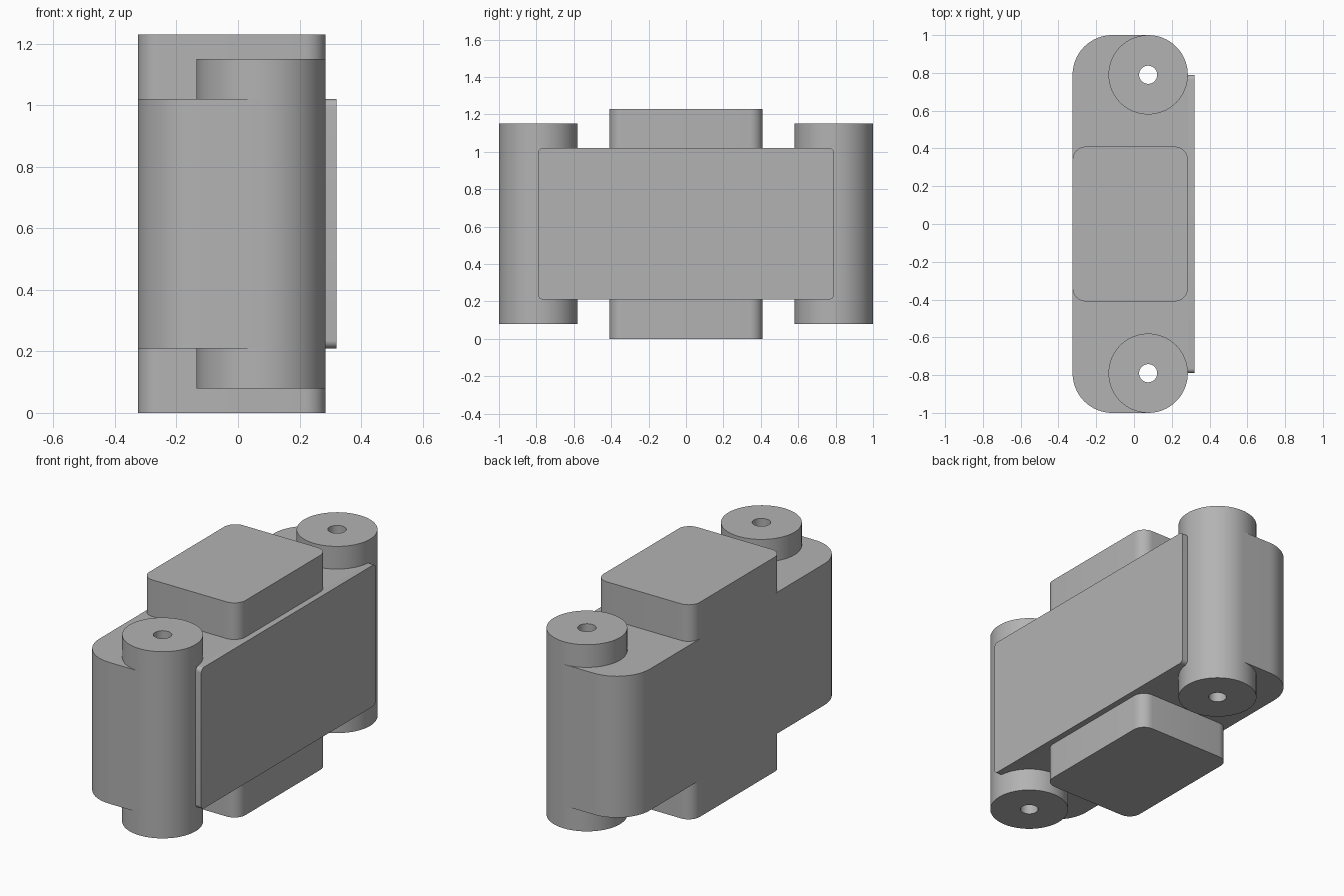
import bpy, bmesh
from math import sin, cos, pi, radians
from mathutils import Vector

if "Cube" in bpy.data.objects:
    bpy.data.objects.remove(bpy.data.objects["Cube"], do_unlink=True)

grey = bpy.data.materials.new("plain grey")
grey.use_nodes = True
COLOUR = (0.45, 0.45, 0.45, 1)
grey.diffuse_color = COLOUR
grey.node_tree.nodes["Principled BSDF"].inputs["Base Color"].default_value = COLOUR

BACK, FACE = -0.325, 0.285      # flat sides of the housing
R = 0.21                        # tube radius and housing corner radius
AXIS_X, AXIS_Y = FACE - R, 1 - R
LOW, HIGH, TOP = 0.21, 1.02, 1.23


def finish(name, bm):
    bmesh.ops.remove_doubles(bm, verts=bm.verts, dist=1e-5)
    bmesh.ops.recalc_face_normals(bm, faces=bm.faces)
    mesh = bpy.data.meshes.new(name)
    bm.to_mesh(mesh)
    bm.free()
    mesh.materials.append(grey)
    ob = bpy.data.objects.new(name, mesh)
    bpy.context.collection.objects.link(ob)
    bpy.ops.object.select_all(action="DESELECT")
    ob.select_set(True)
    bpy.context.view_layer.objects.active = ob
    bpy.ops.object.shade_smooth_by_angle(angle=radians(30))
    return ob


def arc(cx, cy, r, start, end, steps):
    angles = [radians(start + (end - start) * i / steps) for i in range(steps + 1)]
    return [(cx + r * cos(a), cy + r * sin(a)) for a in angles]


def rounded_rect(x0, x1, y0, y1, r):
    centres = [(x1 - r, y1 - r), (x0 + r, y1 - r), (x0 + r, y0 + r), (x1 - r, y0 + r)]
    return [p for i, (cx, cy) in enumerate(centres)
            for p in arc(cx, cy, r, 90 * i, 90 * i + 90, 8)]


def extrude(name, points, depth):
    bm = bmesh.new()
    face = bm.faces.new([bm.verts.new(p) for p in points])
    side = bmesh.ops.extrude_face_region(bm, geom=[face], use_keep_orig=True)
    moved = [g for g in side["geom"] if isinstance(g, bmesh.types.BMVert)]
    bmesh.ops.translate(bm, verts=moved, vec=depth)
    return finish(name, bm)


def tube(name, y, r_in, r_out, z0, z1):
    bm = bmesh.new()
    ring = [bm.verts.new((AXIS_X + r, y, z))
            for r, z in ((r_in, z0), (r_out, z0), (r_out, z1), (r_in, z1))]
    edges = [bm.edges.new((ring[i], ring[(i + 1) % 4])) for i in range(4)]
    bmesh.ops.spin(bm, geom=ring + edges, cent=(AXIS_X, y, 0), axis=(0, 0, 1),
                   angle=2 * pi, steps=64, use_merge=True)
    return finish(name, bm)


# Housing: round at the back corners, hollowed where the tubes sit
half = arc(AXIS_X, AXIS_Y, 0.15, 360, 90, 36)
half = [(FACE, AXIS_Y)] + half + [(AXIS_X, 1)]
half += arc(BACK + R, AXIS_Y, R, 90, 180, 20)
outline = half + [(x, -y) for x, y in reversed(half)]
extrude("housing", [(x, y, LOW) for x, y in outline], Vector((0, 0, HIGH - LOW)))

# Central blocks above and below the housing
block = rounded_rect(BACK, FACE, -0.41, 0.41, 0.07)
for name, z0, z1 in (("lower_block", 0, LOW), ("upper_block", HIGH, TOP)):
    extrude(name, [(x, y, z0) for x, y in block], Vector((0, 0, z1 - z0)))

# Cover plate on the flat side
plate = rounded_rect(-AXIS_Y, AXIS_Y, LOW, HIGH, 0.025)
extrude("cover_plate", [(FACE, y, z) for y, z in plate], Vector((0.035, 0, 0)))

# Bored tubes at both ends
for name, side in (("front_tube", -1), ("back_tube", 1)):
    tube(name, side * AXIS_Y, 0.048, R, 0.08, 1.15)
